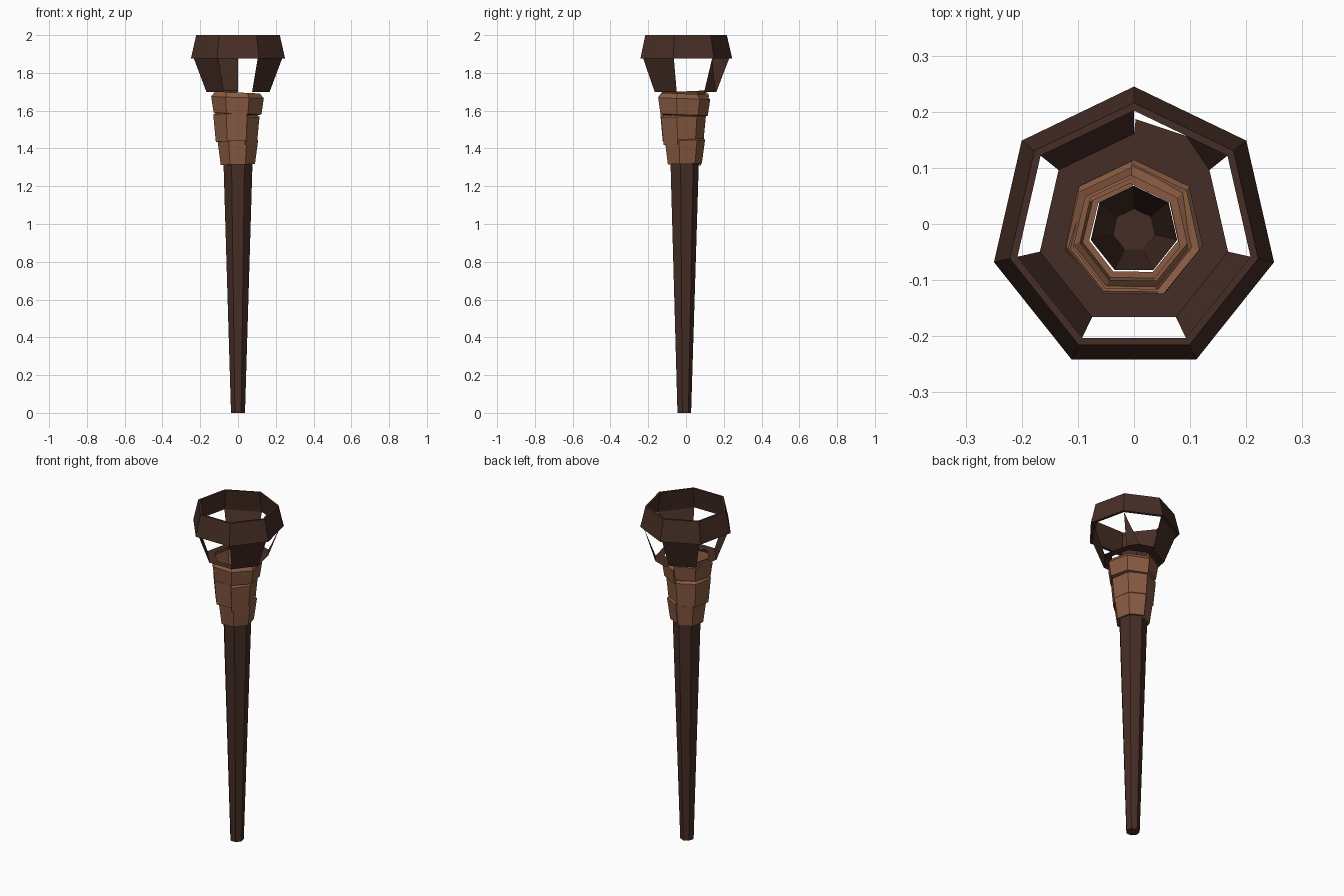
import bpy, math

if "Cube" in bpy.data.objects:
    bpy.data.objects.remove(bpy.data.objects["Cube"])

N = 7
CY = -0.011


def material(name, rgb):
    m = bpy.data.materials.new(name)
    m.diffuse_color = (*rgb, 1)
    m.use_nodes = True
    m.node_tree.nodes["Principled BSDF"].inputs["Base Color"].default_value = m.diffuse_color
    return m


dark = material("dark_brown", (0.062, 0.027, 0.019))
leather = material("leather_brown", (0.25, 0.105, 0.055))


def corner(i, r, z, cx=0, cy=CY):
    # corner 0 points to the back, counting clockwise from above
    a = 2 * math.pi * i / N
    return (cx + r * math.sin(a), cy + r * math.cos(a), z)


def make(name, verts, faces, mat):
    me = bpy.data.meshes.new(name)
    me.from_pydata(verts, [], faces)
    me.materials.append(mat)
    ob = bpy.data.objects.new(name, me)
    bpy.context.collection.objects.link(ob)
    return ob


def rings(name, profile, mat, closed=False, cap=False):
    """Seven-sided lathe of an (r, z) profile."""
    verts = [corner(i, r, z) for r, z in profile for i in range(N)]
    k = len(profile)
    faces = []
    for j in range(k if closed else k - 1):
        a, b = j * N, (j + 1) % k * N
        for i in range(N):
            n = (i + 1) % N
            faces.append((a + n, a + i, b + i, b + n))
    if cap:
        faces.append(tuple(range(N)))
    return make(name, verts, faces, mat)


# hollow tapered handle, open at the top
rings("handle", [(0.038, 0), (0.079, 1.33)], dark, cap=True)

# sloped collar with a narrow rim
rings("cup_collar", [(0.256, 1.875), (0.227, 2.0), (0.213, 2.0), (0.238, 1.875)],
      dark, closed=True)

# flat cup floor with a round opening
rings("cup_floor", [(0.172, 1.70), (0.125, 1.70)], dark)

# wall panels; the other sides are open
for side, label in ((6, "back_left"), (4, "front_left"), (2, "front_right")):
    make("cup_panel_" + label,
         [corner(side, 0.172, 1.70), corner(side + 1, 0.172, 1.70),
          corner(side + 1, 0.239, 1.875), corner(side, 0.239, 1.875)],
         [(3, 2, 1, 0)], dark)

# broken back side: a floor shelf and a leftover wall piece
make("cup_shelf",
     [corner(0, 0.172, 1.70), corner(1, 0.172, 1.70), (0.093, 0.157, 1.70), (0.003, 0.187, 1.70)],
     [(0, 1, 2, 3)], dark)
make("cup_panel_broken",
     [corner(1, 0.172, 1.70), (0.093, 0.157, 1.70), corner(1, 0.239, 1.875)],
     [(0, 1, 2)], dark)


def wrap(name, profile, cx, cy, start, rise, grow):
    """One turn of leather strip that climbs and widens to overlap its start."""
    k = len(profile)
    verts, faces = [], []
    for i in range(N + 1):
        t = i / N - 0.5
        for r, z in profile:
            verts.append(corner(start - i, r + grow * t, z + rise * t, cx, cy))
    for i in range(N):
        for j in range(k - 1):
            a = i * k + j
            faces.append((a, a + 1, a + k + 1, a + k)[::-1])
    # close the cut ends
    faces += [tuple(range(k)), tuple(range(N * k, N * k + k))[::-1]]
    return make(name, verts, faces, leather)


# three flared leather turns, each with lips top and bottom
wrap("wrap_lower", [(0.081, 1.315), (0.093, 1.315), (0.110, 1.44), (0.098, 1.45)],
     -0.002, -0.012, 0, 0.012, 0.006)
wrap("wrap_middle", [(0.093, 1.43), (0.112, 1.43), (0.126, 1.575), (0.108, 1.585)],
     -0.007, -0.020, 3, 0.022, 0.006)
wrap("wrap_upper", [(0.108, 1.58), (0.130, 1.585), (0.143, 1.67), (0.122, 1.696)],
     -0.004, -0.018, 0, -0.024, 0.006)
